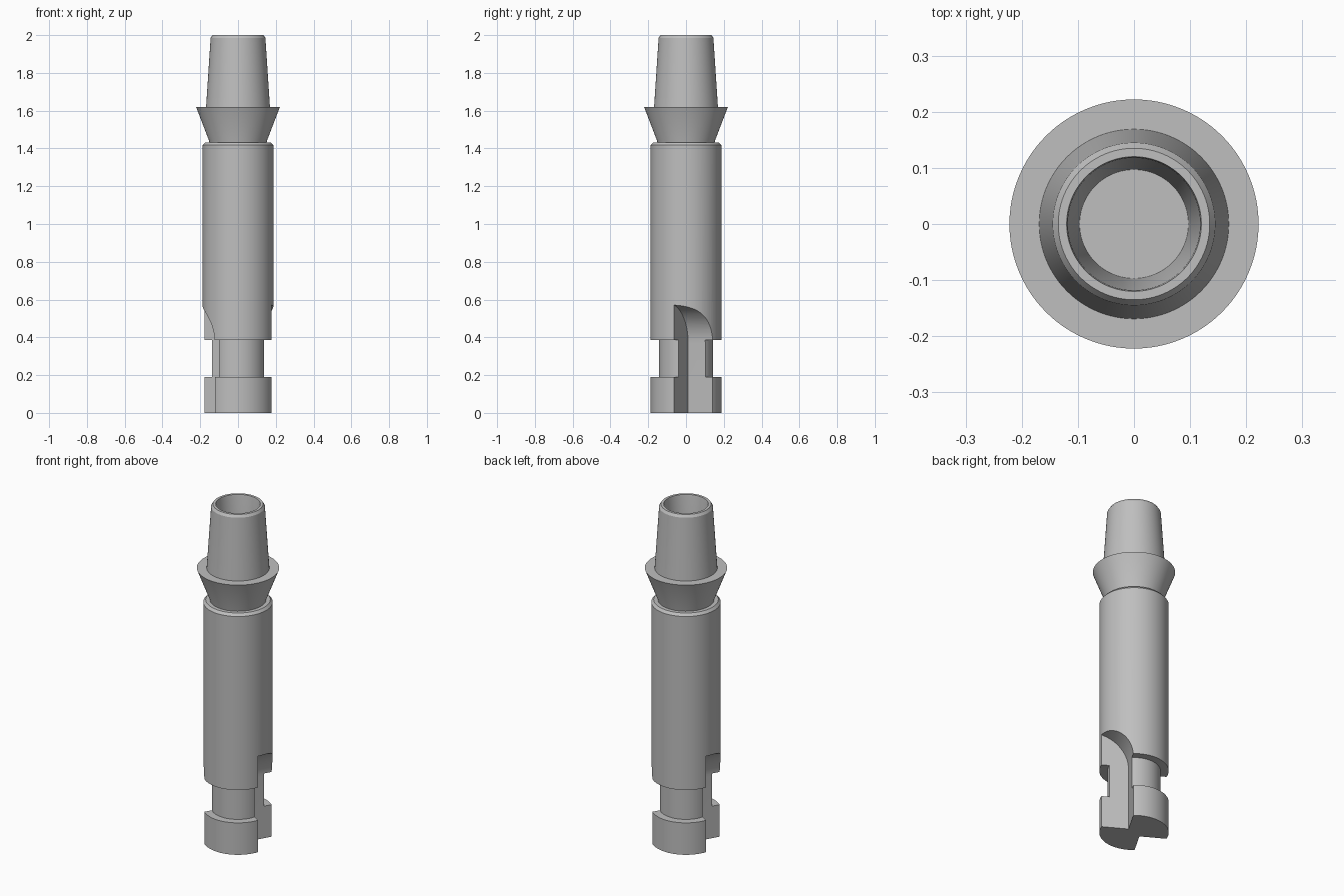
import bpy, bmesh, math
from mathutils import Vector

if "Cube" in bpy.data.objects:
    bpy.data.objects.remove(bpy.data.objects["Cube"], do_unlink=True)

GREY = (0.52, 0.52, 0.52, 1.0)
steel = bpy.data.materials.new("steel_grey")
steel.use_nodes = True
steel.diffuse_color = GREY
steel.node_tree.nodes["Principled BSDF"].inputs["Base Color"].default_value = GREY


def finish(bm, name):
    """Turn a bmesh into a named object with the steel material."""
    bmesh.ops.remove_doubles(bm, verts=bm.verts, dist=1e-5)
    bmesh.ops.recalc_face_normals(bm, faces=bm.faces)
    mesh = bpy.data.meshes.new(name)
    bm.to_mesh(mesh)
    bm.free()
    mesh.materials.append(steel)
    obj = bpy.data.objects.new(name, mesh)
    bpy.context.collection.objects.link(obj)
    return obj


def lathe(name, profile, steps=96):
    """Revolve a radius/height profile around the z axis."""
    bm = bmesh.new()
    verts = [bm.verts.new((r, 0, z)) for r, z in profile]
    edges = [bm.edges.new(pair) for pair in zip(verts, verts[1:])]
    bmesh.ops.spin(bm, geom=verts + edges, cent=(0, 0, 0), axis=(0, 0, 1),
                   angle=math.tau, steps=steps, use_merge=True)
    return finish(bm, name)


def smooth(obj):
    bpy.ops.object.select_all(action="DESELECT")
    obj.select_set(True)
    bpy.context.view_layer.objects.active = obj
    bpy.ops.object.shade_smooth_by_angle(angle=math.radians(25))


# Shank: bottom flange, narrow neck, long body with a chamfered top
shank = lathe("shank", [
    (0, 0), (0.187, 0), (0.187, 0.19), (0.143, 0.19), (0.143, 0.385),
    (0.187, 0.385), (0.187, 1.417), (0.174, 1.432), (0, 1.432)])

# Flared collar and hollow tapered post
post = lathe("collar_and_post", [
    (0, 1.42), (0.15, 1.42), (0.153, 1.44), (0.222, 1.62), (0.169, 1.62),
    (0.145, 1.985), (0.135, 2.0), (0.12, 2.0), (0.118, 1.99),
    (0.097, 1.62), (0, 1.62)])

# Milled notches: a square corner cut that runs out in an arc at the top
FLOOR, WALL, RADIUS, ARC_Z, FAR = 0.0356, 0.034, 0.21, 0.37, 0.3


def notch_cutter(turn):
    across = Vector((math.cos(turn), math.sin(turn), 0))
    along = Vector((-across.y, across.x, 0))
    section = [(FAR, -0.1), (FLOOR, -0.1)]
    for i in range(17):
        a = math.radians(180 - 85 * i / 16)
        section.append((FLOOR + RADIUS + RADIUS * math.cos(a),
                        ARC_Z + RADIUS * math.sin(a)))
    section.append((FAR, section[-1][1]))
    bm = bmesh.new()
    face = bm.faces.new([bm.verts.new(across * u + along * WALL + Vector((0, 0, z)))
                         for u, z in section])
    out = bmesh.ops.extrude_face_region(bm, geom=[face])
    moved = [g for g in out["geom"] if isinstance(g, bmesh.types.BMVert)]
    bmesh.ops.translate(bm, verts=moved, vec=along * FAR)
    cutter = finish(bm, "notch_cutter")
    cutter.hide_render = True
    return cutter


for turn in (math.radians(-30), math.radians(150)):
    cutter = notch_cutter(turn)
    mod = shank.modifiers.new("notch", "BOOLEAN")
    mod.operation = "DIFFERENCE"
    mod.solver = "EXACT"
    mod.object = cutter
    bpy.context.view_layer.objects.active = shank
    bpy.ops.object.modifier_apply(modifier=mod.name)
    bpy.data.objects.remove(cutter, do_unlink=True)

for part in (shank, post):
    smooth(part)
